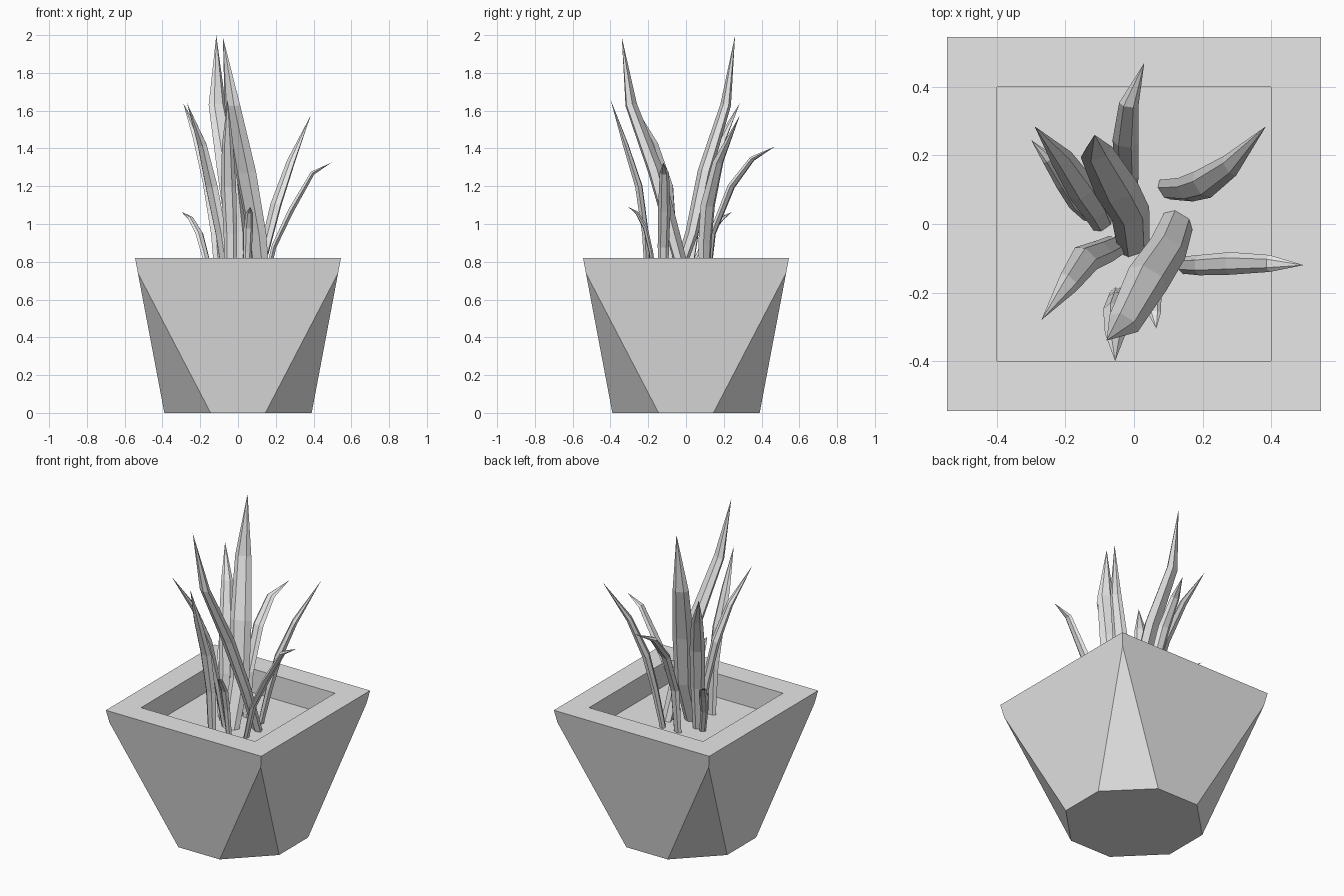
import bpy
import bmesh
from mathutils import Vector

cube = bpy.data.objects.get("Cube")
if cube:
    bpy.data.objects.remove(cube, do_unlink=True)

# One shared material
grey = bpy.data.materials.new("light_grey")
grey.use_nodes = True
colour = (0.8, 0.8, 0.8, 1.0)
grey.diffuse_color = colour
grey.node_tree.nodes["Principled BSDF"].inputs["Base Color"].default_value = colour

RIM_Z = 0.82
SOIL_Z = 0.67


def finish(bm, name):
    """Turn a bmesh into a flat shaded object."""
    bmesh.ops.recalc_face_normals(bm, faces=bm.faces)
    mesh = bpy.data.meshes.new(name)
    bm.to_mesh(mesh)
    bm.free()
    mesh.materials.append(grey)
    obj = bpy.data.objects.new(name, mesh)
    bpy.context.collection.objects.link(obj)
    return obj


def square(bm, half, z):
    corners = [(-1, -1), (1, -1), (1, 1), (-1, 1)]
    return [bm.verts.new((half * x, half * y, z)) for x, y in corners]


def build_pot():
    """Square rim tapering to an octagonal foot, with a sunken soil floor."""
    bm = bmesh.new()
    rim = square(bm, 0.545, RIM_Z)
    shoulder = square(bm, 0.53, 0.74)
    inner = square(bm, 0.4, RIM_Z)
    soil = square(bm, 0.4, SOIL_Z)
    foot, cut = 0.39, 0.145
    # Two foot points on each side, going round from the front
    base = []
    for ax, ay in [(0, -1), (1, 0), (0, 1), (-1, 0)]:
        for s in (-cut, cut):
            base.append(bm.verts.new((ax * foot - ay * s, ay * foot + ax * s, 0)))
    for i in range(4):
        j = (i + 1) % 4
        a, b = base[2 * i], base[2 * i + 1]
        bm.faces.new((rim[i], shoulder[i], a, b, shoulder[j], rim[j]))
        bm.faces.new((b, base[(2 * i + 2) % 8], shoulder[j]))
        bm.faces.new((rim[i], rim[j], inner[j], inner[i]))
        bm.faces.new((inner[i], inner[j], soil[j], soil[i]))
    bm.faces.new(soil)
    bm.faces.new(base)
    finish(bm, "pot")


def leaf(name, width, root, *path):
    """Flattened six-sided blade swept along a path and drawn to a point."""
    bm = bmesh.new()
    points = [Vector((*root, SOIL_Z - 0.01))] + [Vector(p) for p in path]
    lean = points[-1] - points[0]
    side = Vector((-lean.y, lean.x, 0)).normalized()
    section = [(-1, 0), (-0.5, -0.45), (0.5, -0.45), (1, 0), (0.5, 0.45), (-0.5, 0.45)]
    rings = []
    for k, scale in enumerate((0.75, 0.9, 1.0, 0.75)):
        tangent = points[k + 1] - points[max(k - 1, 0)]
        normal = tangent.cross(side).normalized()
        w = width * scale
        rings.append([bm.verts.new(points[k] + side * u * w + normal * v * w)
                      for u, v in section])
    tip = bm.verts.new(points[-1])
    n = len(section)
    for low, high in zip(rings, rings[1:]):
        for i in range(n):
            j = (i + 1) % n
            bm.faces.new((low[i], low[j], high[j], high[i]))
    for i in range(n):
        bm.faces.new((rings[-1][i], rings[-1][(i + 1) % n], tip))
    bm.faces.new(rings[0])
    finish(bm, name)


build_pot()

# Two tall central leaves
leaf("tall_leaf_front", 0.064, (0.13, 0.01),
     (0.1, -0.07, 0.95), (0.04, -0.16, 1.28), (-0.03, -0.29, 1.63), (-0.08, -0.34, 1.99))
leaf("tall_leaf_back", 0.064, (0, -0.07),
     (-0.01, 0.03, 0.95), (-0.05, 0.1, 1.28), (-0.11, 0.21, 1.63), (-0.115, 0.26, 2.0))

# Medium outer leaves
leaf("back_leaf", 0.038, (-0.02, 0.11),
     (-0.02, 0.14, 0.95), (-0.025, 0.24, 1.2), (-0.015, 0.35, 1.345), (0.03, 0.47, 1.41))
leaf("back_left_leaf", 0.045, (0.09, 0.1),
     (0.15, 0.1, 0.9), (0.2, 0.115, 1.1), (0.28, 0.17, 1.33), (0.385, 0.285, 1.575))
leaf("left_leaf", 0.033, (0.14, -0.12),
     (0.19, -0.12, 0.88), (0.28, -0.115, 1.07), (0.395, -0.115, 1.27), (0.495, -0.12, 1.325))
leaf("back_right_leaf", 0.045, (-0.09, 0),
     (-0.11, 0.04, 0.95), (-0.15, 0.1, 1.22), (-0.21, 0.19, 1.45), (-0.29, 0.285, 1.64))
leaf("front_right_leaf", 0.045, (-0.05, -0.06),
     (-0.09, -0.08, 0.95), (-0.14, -0.1, 1.2), (-0.19, -0.17, 1.42), (-0.27, -0.28, 1.64))
leaf("front_leaf", 0.04, (-0.04, -0.2),
     (-0.04, -0.215, 0.95), (-0.05, -0.25, 1.2), (-0.055, -0.32, 1.42), (-0.055, -0.4, 1.66))

# Short sprouts
leaf("right_sprout", 0.025, (-0.13, 0.02),
     (-0.17, 0.06, 0.82), (-0.205, 0.12, 0.95), (-0.25, 0.19, 1.03), (-0.3, 0.245, 1.065))
leaf("front_sprout", 0.025, (0.05, -0.16),
     (0.05, -0.185, 0.85), (0.055, -0.215, 0.98), (0.06, -0.26, 1.06), (0.065, -0.305, 1.09))
